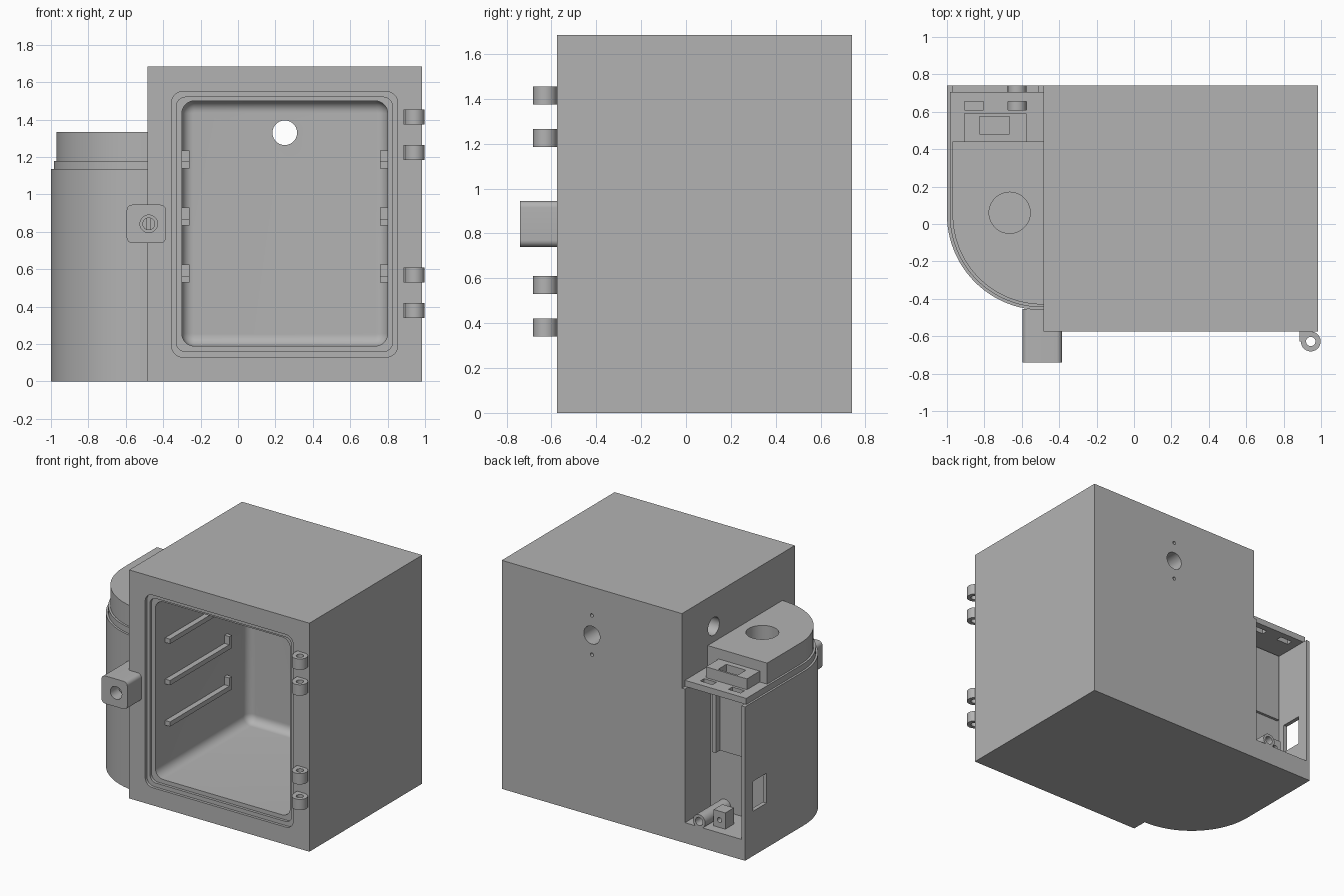
import bpy, bmesh
from math import sin, cos, pi, radians
from mathutils import Vector

default = bpy.data.objects.get("Cube")
if default:
    bpy.data.objects.remove(default)

grey = bpy.data.materials.new("plain grey")
grey.use_nodes = True
grey.diffuse_color = (0.45, 0.45, 0.45, 1)
grey.node_tree.nodes["Principled BSDF"].inputs["Base Color"].default_value = (0.45, 0.45, 0.45, 1)


def loft(name, rings):
    """Skin a closed solid through rings of points."""
    bm = bmesh.new()
    rows = [[bm.verts.new(p) for p in ring] for ring in rings]
    n = len(rows[0])
    for a, b in zip(rows, rows[1:]):
        for i in range(n):
            j = (i + 1) % n
            bm.faces.new((a[i], a[j], b[j], b[i]))
    bm.faces.new(rows[0])
    bm.faces.new(rows[-1])
    bmesh.ops.recalc_face_normals(bm, faces=bm.faces)
    mesh = bpy.data.meshes.new(name)
    bm.to_mesh(mesh)
    bm.free()
    mesh.materials.append(grey)
    obj = bpy.data.objects.new(name, mesh)
    bpy.context.collection.objects.link(obj)
    return obj


def place(axis, u, v, w):
    return Vector({"x": (w, u, v), "y": (u, w, v), "z": (u, v, w)}[axis])


def prism(name, pts, axis, a, b):
    return loft(name, [[place(axis, u, v, w) for u, v in pts] for w in (a, b)])


def box(name, x0, x1, y0, y1, z0, z1):
    return prism(name, [(x0, y0), (x1, y0), (x1, y1), (x0, y1)], "z", z0, z1)


def rod(name, u, v, r, axis, a, b, n=40):
    pts = [(u + r * cos(2 * pi * i / n), v + r * sin(2 * pi * i / n)) for i in range(n)]
    return prism(name, pts, axis, a, b)


def rounded(u0, u1, v0, v1, r, n=8):
    """Rounded rectangle outline."""
    pts = []
    corners = [(u1 - r, v1 - r), (u0 + r, v1 - r), (u0 + r, v0 + r), (u1 - r, v0 + r)]
    for k, (cu, cv) in enumerate(corners):
        for i in range(n + 1):
            t = (k + i / n) * pi / 2
            pts.append((cu + r * cos(t), cv + r * sin(t)))
    return pts


def combine(obj, tool, operation="DIFFERENCE"):
    mod = obj.modifiers.new("bool", "BOOLEAN")
    mod.operation, mod.solver, mod.object = operation, "EXACT", tool
    bpy.context.view_layer.objects.active = obj
    bpy.ops.object.modifier_apply(modifier=mod.name)
    bpy.data.objects.remove(tool)


def side_outline(inset, back):
    """Side housing footprint: straight flank running into a quarter round front."""
    r = 0.51 - inset
    arc = [(-0.49 - r * cos(t), 0.05 - r * sin(t)) for t in [i * pi / 48 for i in range(25)]]
    return [(-0.485, back), (-0.49 - r, back)] + arc + [(-0.485, 0.05 - r)]


# Cabinet with stepped door rim and filleted chamber
cabinet = box("cabinet", -0.485, 0.985, -0.575, 0.74, 0, 1.685)
combine(cabinet, prism("cut", rounded(-0.355, 0.853, 0.13, 1.55, 0.06), "y", -0.7, -0.555))
combine(cabinet, prism("cut", rounded(-0.33, 0.826, 0.16, 1.52, 0.05), "y", -0.7, -0.535))
fillet, rings = 0.06, []
for y, s in [(-0.7, 0)] + [(0.49 + fillet * sin(t), fillet * (1 - cos(t)))
                          for t in [i * pi / 16 for i in range(9)]]:
    outline = rounded(-0.3 + s, 0.8 - s, 0.19 + s, 1.5 - s, 0.066 - s)
    rings.append([place("y", u, v, y) for u, v in outline])
combine(cabinet, loft("cut", rings))
combine(cabinet, rod("cut", 0.25, 1.33, 0.066, "y", 0.45, 0.8))
for dz in (-0.145, 0.145):
    combine(cabinet, rod("cut", 0.25, 1.33 + dz, 0.013, "y", 0.66, 0.8, 16))
combine(cabinet, rod("cut", 0.37, 1.45, 0.066, "x", -0.6, -0.22))

# Shelf rails with a raised stop at the rear, on both chamber walls
for x0, x1, side in ((-0.31, -0.26, "right"), (0.76, 0.81, "left")):
    for level, z in enumerate((0.53, 0.835, 1.14)):
        pts = [(-0.42, z), (0.3, z), (0.3, z + 0.095), (0.27, z + 0.095),
               (0.27, z + 0.035), (-0.42, z + 0.035)]
        prism(f"shelf_rail_{side}_{level + 1}", pts, "x", x0, x1)

# Hinge knuckles
for i, z in enumerate((0.34, 0.53, 1.185, 1.375)):
    hinge = rod(f"hinge_knuckle_{i + 1}", 0.945, -0.628, 0.053, "z", z, z + 0.08)
    combine(hinge, box("arm", 0.885, 0.945, -0.628, -0.574, z, z + 0.08), "UNION")
    combine(hinge, rod("cut", 0.945, -0.628, 0.025, "z", z - 0.1, z + 0.2, 24))

# Latch block with lock barrel
latch = prism("latch_block", rounded(-0.595, -0.385, 0.74, 0.945, 0.03), "y", -0.74, -0.455)
combine(latch, rod("cut", -0.477, 0.843, 0.047, "y", -0.8, -0.62))
barrel = rod("lock_barrel", -0.477, 0.843, 0.034, "y", -0.66, -0.61)
combine(barrel, box("cut", -0.487, -0.467, -0.7, -0.64, 0.78, 0.9))

# Side housing with rear bay and side window
housing = prism("side_housing", side_outline(0, 0.74), "z", 0, 1.135)
combine(housing, box("cut", -0.97, -0.51, 0.44, 0.8, 0.15, 1.3))
combine(housing, box("cut", -1.1, -0.9, 0.49, 0.65, 0.33, 0.55))

# Housing lid plate with slots
lid = prism("housing_lid", side_outline(0.015, 0.705), "z", 1.135, 1.18)
for x in (-0.905, -0.675):
    combine(lid, box("cut", x, x + 0.1, 0.61, 0.655, 1, 1.3))

# Raised cap with round port
cap = prism("housing_cap", side_outline(0.03, 0.44), "z", 1.18, 1.335)
combine(cap, rod("cut", -0.665, 0.06, 0.11, "z", 1.2, 1.5, 48))

# Socket box behind the cap
socket = box("socket_box", -0.91, -0.575, 0.44, 0.59, 1.18, 1.26)
combine(socket, box("cut", -0.825, -0.665, 0.48, 0.575, 1.2, 1.4))

# Fittings inside the rear bay
box("bay_panel", -0.95, -0.6, 0.42, 0.46, 0.6, 1.12)
box("bay_rail", -0.6, -0.57, 0.43, 0.51, 0.6, 1.135)
pipe = rod("drain_pipe", -0.625, 0.19, 0.05, "y", 0.43, 0.74, 32)
combine(pipe, rod("cut", -0.625, 0.19, 0.03, "y", 0.5, 0.8, 24))
block = box("terminal_block", -0.79, -0.695, 0.57, 0.67, 0.14, 0.27)
combine(block, rod("cut", -0.742, 0.205, 0.018, "y", 0.62, 0.8, 20))

# Smooth the curves, keep the edges sharp
bpy.ops.object.select_all(action="DESELECT")
for obj in bpy.context.collection.objects:
    if obj.type == "MESH" and grey.name in obj.data.materials:
        obj.select_set(True)
        bpy.context.view_layer.objects.active = obj
bpy.ops.object.shade_smooth_by_angle(angle=radians(30))
